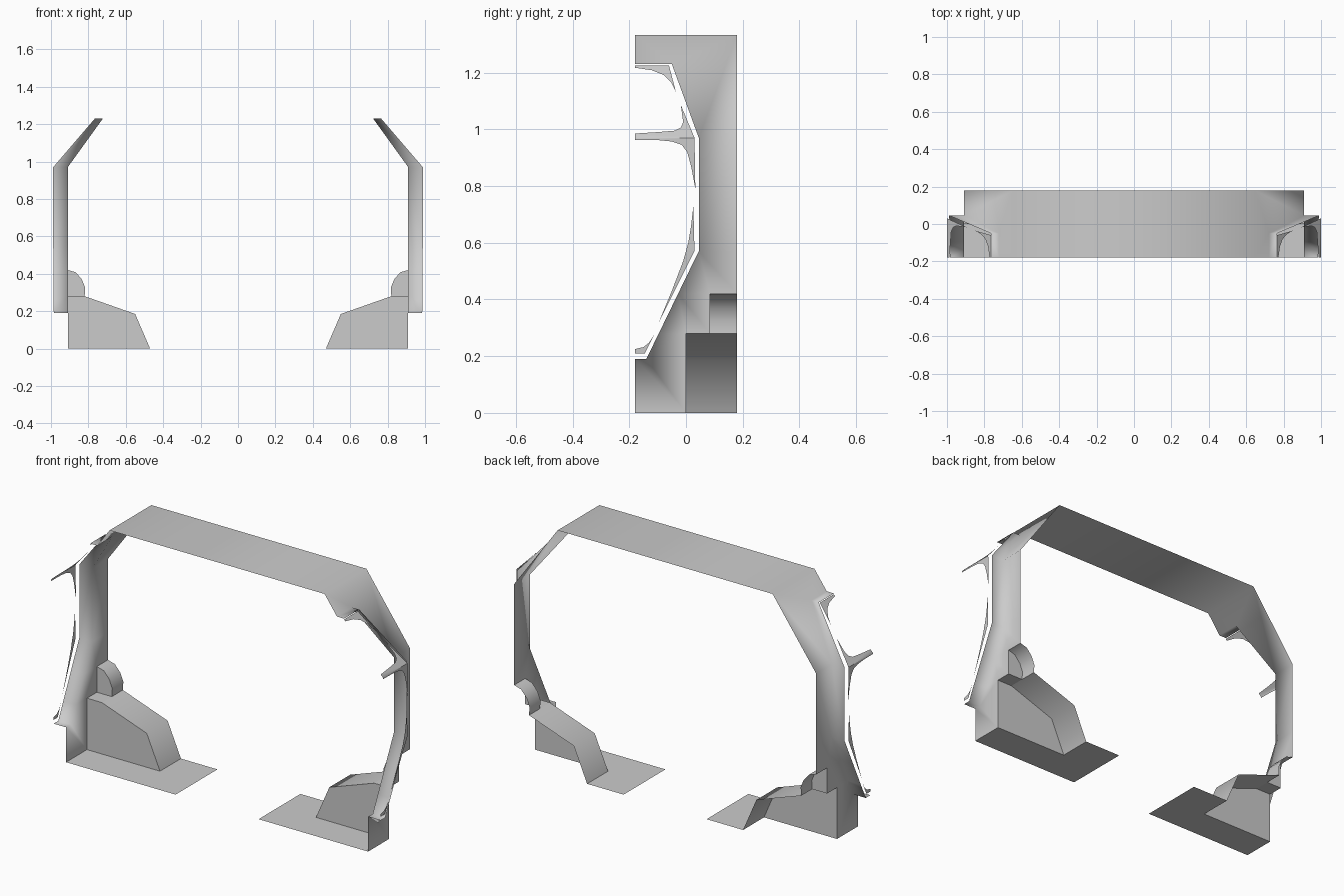
import bpy, bmesh, math
from mathutils import Vector

if "Cube" in bpy.data.objects:
    bpy.data.objects.remove(bpy.data.objects["Cube"])

CABIN = Vector((0.35, -0.6, 0.7))   # point the right-hand faces look at


def make(name, faces, cuts=(), warp=None, angle=60):
    """Sheet object from polygons, mirrored to the other side in x."""
    bm = bmesh.new()
    for f in faces:
        bm.faces.new([bm.verts.new(p) for p in f])
    bmesh.ops.remove_doubles(bm, verts=bm.verts, dist=1e-4)
    for z in cuts:
        bmesh.ops.bisect_plane(bm, geom=bm.verts[:] + bm.edges[:] + bm.faces[:],
                               plane_co=(0, 0, z), plane_no=(0, 0, 1))
    if warp:
        for v in bm.verts:
            v.co.x = warp(v.co.z)
    bm.normal_update()
    for f in bm.faces:
        if f.normal.dot(CABIN - f.calc_center_median()) < 0:
            f.normal_flip()
    me = bpy.data.meshes.new(name)
    bm.to_mesh(me)
    bm.free()
    ob = bpy.data.objects.new(name, me)
    bpy.context.collection.objects.link(ob)
    mod = ob.modifiers.new("Mirror", 'MIRROR')
    mod.merge_threshold = 0.0005
    bpy.ops.object.select_all(action='DESELECT')
    ob.select_set(True)
    bpy.context.view_layer.objects.active = ob
    bpy.ops.object.shade_smooth_by_angle(angle=math.radians(angle))
    return ob


def strip(profile, y0, y1):
    """Quads sweeping an (x, z) profile from y0 to y1."""
    return [[(a[0], y0, a[1]), (b[0], y0, b[1]), (b[0], y1, b[1]), (a[0], y1, a[1])]
            for a, b in zip(profile, profile[1:])]


def wall_x(z):
    return 0.91 if z <= 0.97 else 0.91 - 0.26 * (z - 0.97) / 0.36


def wall(pts):
    return [(wall_x(z), y, z) for y, z in pts]


F, B = -0.18, 0.18   # front and back planes

# Side wall with window and arch cut-outs, sloped shoulder and roof
shell = [
    wall([(F, 0), (0, 0), (0, 0.28), (-0.096, 0.28), (-0.14, 0.19), (F, 0.19)]),
    wall([(-0.096, 0.28), (0, 0.28), (0.085, 0.28), (0.085, 0.42), (-0.028, 0.42)]),
    wall([(-0.028, 0.42), (0.085, 0.42), (B, 0.42), (B, 0.57), (0.045, 0.57)]),
    wall([(0.045, 0.57), (B, 0.57), (B, 0.97), (0.045, 0.97)]),
    wall([(0.045, 0.97), (B, 0.97), (B, 1.333), (-0.05, 1.23)]),
    wall([(-0.05, 1.23), (B, 1.333), (F, 1.333), (F, 1.23)]),
]
shell += strip([(wall_x(1.333), 1.333), (0, 1.333)], F, B)

# Reveal running outward around the window opening
rim = [(F, 1.23, 0.765), (-0.05, 1.23, 0.765), (0.045, 0.97, 0.988),
       (0.045, 0.57, 0.988), (-0.028, 0.42, 0.987), (-0.096, 0.28, 0.986),
       (-0.14, 0.19, 0.985), (F, 0.19, 0.985)]
for (y0, z0, x0), (y1, z1, x1) in zip(rim, rim[1:]):
    shell.append([(wall_x(z0), y0, z0), (x0, y0, z0), (x1, y1, z1), (wall_x(z1), y1, z1)])
make("wall_and_roof_shell", shell, angle=100)

# Floor, notched behind the wheel arch
make("floor", strip([(0.25, 0), (0.47, 0)], F, 0) + strip([(0.25, 0), (0.47, 0)], 0, B)
     + strip([(0.47, 0), (0.91, 0)], F, 0))

# Low wheel arch: front panel plus top and sloped end, open at the back
low = [(0.82, 0.28), (0.55, 0.185), (0.47, 0)]
make("wheel_arch", [[(x, 0, z) for x, z in low + [(0.91, 0), (0.91, 0.28)]]]
     + strip(low, 0, B) + strip([(0.91, 0.28), (0.82, 0.28)], 0, 0.085), angle=75)

# Rounded upper hump of the arch
hump = [(0.91, 0.42), (0.868, 0.408), (0.835, 0.37), (0.817, 0.325), (0.82, 0.28)]
make("arch_hump", strip(hump, 0.085, B)
     + [[(x, 0.085, z) for x, z in hump + [(0.91, 0.28)]]])


# Thin curved trim pieces lying on the outer window surface
def glass_x(z):
    if z < 0.57:
        return 0.985 + 0.015 * (z - 0.2) / 0.37
    return 1.0 if z <= 0.97 else 1.0 - 0.24 * (z - 0.97) / 0.26


trims = {
    "window_trim_top": [(F, 1.225), (-0.06, 1.225), (-0.035, 1.13), (-0.052, 1.165),
                        (-0.08, 1.192), (-0.12, 1.208), (F, 1.217)],
    "window_trim_shoulder": [(-0.018, 1.085), (0.03, 0.97), (0.033, 0.79), (0.018, 0.87),
                             (0.004, 0.92), (-0.015, 0.945), (-0.05, 0.957), (-0.1, 0.962),
                             (F, 0.963), (F, 0.985), (-0.1, 0.99), (-0.04, 0.995),
                             (-0.018, 1.006), (-0.01, 1.025)],
    "window_trim_side": [(0.026, 0.73), (0.03, 0.57), (-0.1, 0.31), (-0.05, 0.43),
                         (-0.01, 0.535), (0.008, 0.6), (0.018, 0.66)],
    "window_trim_bottom": [(F, 0.21), (-0.145, 0.21), (-0.11, 0.28), (-0.13, 0.248),
                           (-0.15, 0.232), (F, 0.225)],
}
for name, pts in trims.items():
    make(name, [[(1.0, y, z) for y, z in pts]], cuts=(0.57, 0.97), warp=glass_x)
